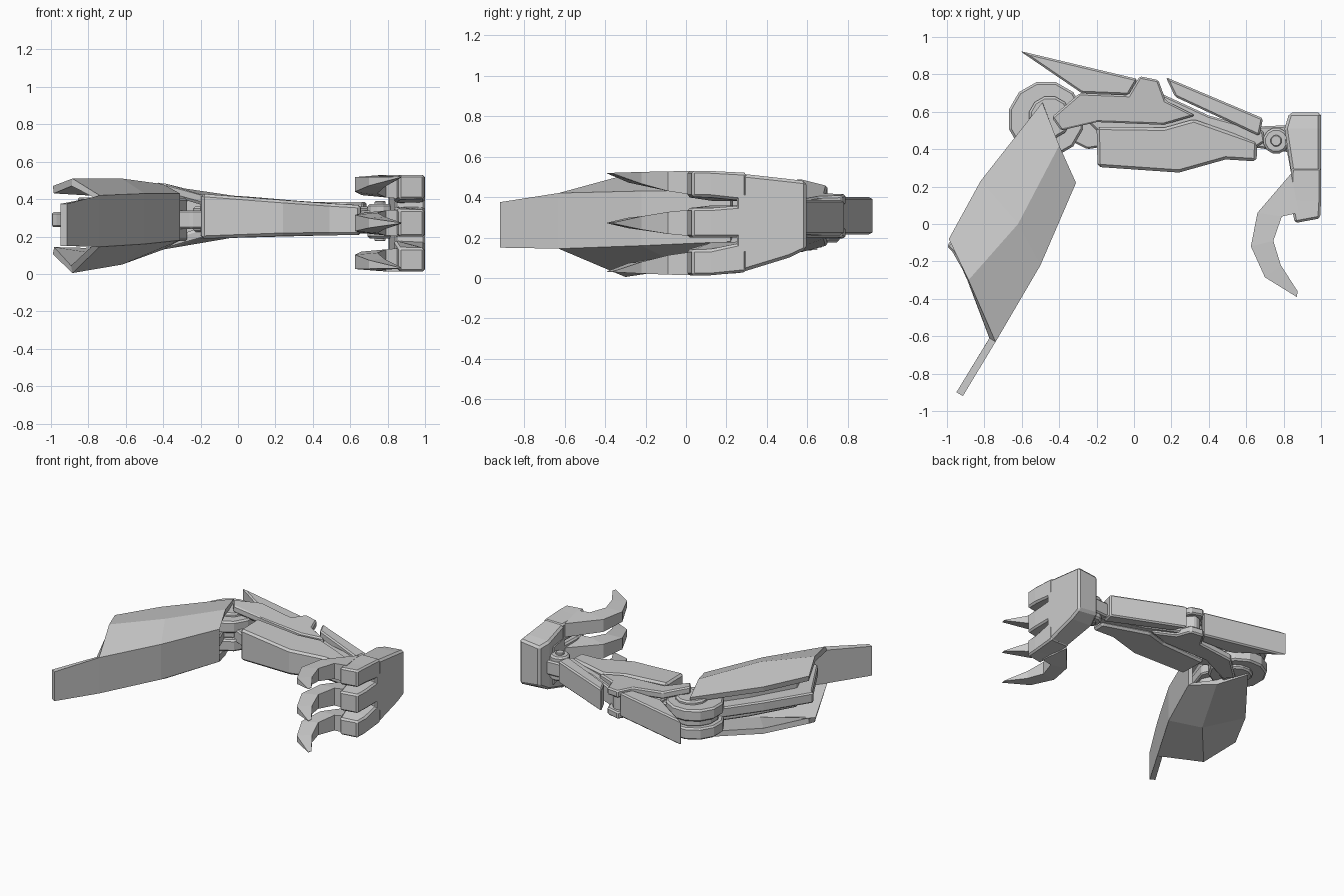
import bpy, bmesh, math

if "Cube" in bpy.data.objects:
    bpy.data.objects.remove(bpy.data.objects["Cube"])


def make(name, verts, faces, bevel=0.0, solid=0.0, fix=True):
    me = bpy.data.meshes.new(name)
    me.from_pydata(verts, [], faces)
    bm = bmesh.new()
    bm.from_mesh(me)
    if fix:
        bmesh.ops.recalc_face_normals(bm, faces=bm.faces)
    bm.to_mesh(me)
    bm.free()
    ob = bpy.data.objects.new(name, me)
    bpy.context.collection.objects.link(ob)
    if solid:
        m = ob.modifiers.new("thickness", 'SOLIDIFY')
        m.thickness, m.offset = solid, -1
    if bevel:
        m = ob.modifiers.new("edge", 'BEVEL')
        m.width, m.segments = bevel, 1
        m.limit_method, m.angle_limit = 'ANGLE', math.radians(35)
    return ob


def prism(name, pts, low, high, bevel=0.01):
    """Plan outline extruded in z; low / high are numbers or functions of (x, y)."""
    f = lambda h, p: h(*p) if callable(h) else h
    n = len(pts)
    v = [(*p, f(low, p)) for p in pts] + [(*p, f(high, p)) for p in pts]
    faces = [list(range(n))[::-1], list(range(n, 2 * n))]
    faces += [(i, (i + 1) % n, (i + 1) % n + n, i + n) for i in range(n)]
    return make(name, v, faces, bevel)


def disc(name, x, y, r, z0, z1, n=12, bevel=0.012):
    ring = [(x + r * math.cos(math.tau * (i + .5) / n),
             y + r * math.sin(math.tau * (i + .5) / n)) for i in range(n)]
    return prism(name, ring, z0, z1, bevel)


def loft(name, secs, bevel=0.0):
    """Four-sided tube; each section is (outer xy, inner xy, outer z pair, inner z pair)."""
    v, faces = [], []
    for o, i, zo, zi in secs:
        v += [(*o, zo[0]), (*i, zi[0]), (*i, zi[1]), (*o, zo[1])]
    for s in range(len(secs) - 1):
        a = 4 * s
        faces += [(a + k, a + (k + 1) % 4, a + 4 + (k + 1) % 4, a + 4 + k) for k in range(4)]
    e = len(v) - 4
    faces += [(3, 2, 1, 0), (e, e + 1, e + 2, e + 3)]
    return make(name, v, faces, bevel)


def lerp(table):
    """Piecewise linear function of x."""
    def f(x, y):
        for (x0, a), (x1, b) in zip(table, table[1:]):
            if x <= x1:
                return a + (b - a) * max(0, (x - x0) / (x1 - x0))
        return table[-1][1]
    return f


# Upper arm: C-shaped faceted shell, open toward the back left
plan = [(-.915, -.92), (-.74, -.63), (-.50, -.22), (-.31, .22),   # side face A B C D
        (-.885, -.30), (-.62, 0), (-.40, .42),                    # ridge P Q S
        (-.99, -.08), (-.82, .23), (-.49, .65)]                   # back edge L M T
top = [.375, .42, .43, .43, .51, .51, .48, .47, .46, .45]
bot = [.15, .145, .16, .18, .005, .05, .13, .105, .10, .14]
verts = [(*p, z) for p, z in zip(plan, top)] + [(*p, z) for p, z in zip(plan, bot)]
plates = [(1, 2, 5, 4), (2, 3, 6, 5), (4, 5, 8, 7), (5, 6, 9, 8)]
faces = plates + [tuple(i + 10 for i in reversed(q)) for q in plates]
faces += [(i + 10, i + 11, i + 1, i) for i in range(3)]
make("upper_arm_shell", verts, faces, solid=.04, fix=False)

# Upper arm inner bars
prism("upper_arm_core", [(-1.0, -.12), (-.97, -.15), (-.76, -.52), (-.70, -.50), (-.44, .05),
                         (-.36, .30), (-.45, .52), (-.62, .45), (-.80, .20)], .25, .33)
prism("upper_arm_inner_block", [(-.86, -.12), (-.73, -.42), (-.50, .0), (-.40, .25),
                                (-.50, .45), (-.68, .2)], .18, .41)

# Elbow joint
disc("elbow_disc_lower", -.47, .56, .205, .175, .265)
disc("elbow_disc_upper", -.47, .56, .205, .315, .405)
disc("elbow_core", -.47, .56, .17, .26, .32)
disc("elbow_hub", -.45, .57, .115, .15, .43)
prism("elbow_link", [(-.45, .50), (-.25, .40), (-.12, .42), (-.12, .60), (-.42, .66)], .24, .34)

# Forearm: paired side plates, core, spike, inner guard and fin
up = lerp([(-.41, .49), (-.2, .432), (.1, .41), (.33, .39), (.66, .37)])
dn = lerp([(-.41, .125), (-.2, .185), (.1, .20), (.66, .205)])
side = [(-.44, .57), (-.39, .50), (-.2, .545), (.16, .53), (.33, .58), (.17, .66),
        (.13, .77), (.03, .79), (-.03, .69), (-.29, .70)]
prism("forearm_side_plate_top", side, lambda x, y: up(x, y) - .055, up)
prism("forearm_side_plate_bottom", side, dn, lambda x, y: dn(x, y) + .055)
prism("forearm_core", [(-.24, .54), (-.18, .48), (.16, .48), (.64, .40), (.70, .44), (.69, .50),
                       (.40, .58), (.14, .70), (.08, .76), (.03, .75), (-.02, .68), (-.24, .68)],
      .225, .36)
prism("elbow_spike", [(-.61, .925), (-.28, .70), (-.03, .69), (.02, .775)], .215, .40)
prism("forearm_guard", [(-.20, .52), (-.195, .305), (.24, .275), (.49, .345), (.655, .335),
                        (.66, .44), (.32, .56), (.16, .515)],
      lambda x, y: dn(x, y) + .003, lambda x, y: up(x, y) - .003, .015)
prism("forearm_fin", [(.17, .785), (.22, .68), (.50, .55), (.67, .47), (.69, .565)], .215, .385)

# Wrist joint
disc("wrist_disc", .76, .445, .07, .19, .375)
disc("wrist_pin", .76, .445, .032, .175, .39, 8, .005)
prism("wrist_link", [(.64, .41), (.86, .38), (.86, .53), (.64, .52)], .23, .34)

# Hand: back block and wider palm
loft("hand_back", [((1.0, .595), (.83, .595), (.14, .48), (.16, .46)),
                   ((1.0, .51), (.805, .51), (.10, .49), (.11, .48)),
                   ((1.0, .28), (.84, .28), (.03, .515), (.03, .515))], .015)
prism("hand_palm", [(.805, .46), (.84, .27), (1.0, .25), (1.0, .45)], .12, .42)

# Three fingers, each a knuckle block and a curved claw: base range, end range, tip height
fingers = [("lower", (.03, .18), (.012, .14), .03),
           ("middle", (.20, .36), (.20, .345), .272),
           ("upper", (.38, .52), (.40, .53), .52)]
for label, base, end, tip in fingers:
    loft(f"{label}_knuckle", [((1.0, .30), (.84, .30), base, base),
                              ((1.0, .12), (.835, .13), end, base),
                              ((.995, .03), (.86, .005), end, end)], .012)
    claw = []
    path = [((.84, .27), (.88, .06), 0), ((.66, .06), (.79, .04), .08),
            ((.625, -.12), (.745, -.09), .25), ((.70, -.285), (.785, -.22), .55),
            ((.87, -.39), (.875, -.36), .97)]
    for outer, inner, t in path:
        zr = [z + (tip - z) * t for z in end]
        mid = sum(zr) / 2
        claw.append((outer, inner, [mid + (z - mid) * .8 for z in zr], zr))
    claw = [(i, o, zi, zo) for o, i, zo, zi in claw]
    loft(f"{label}_claw", claw)
